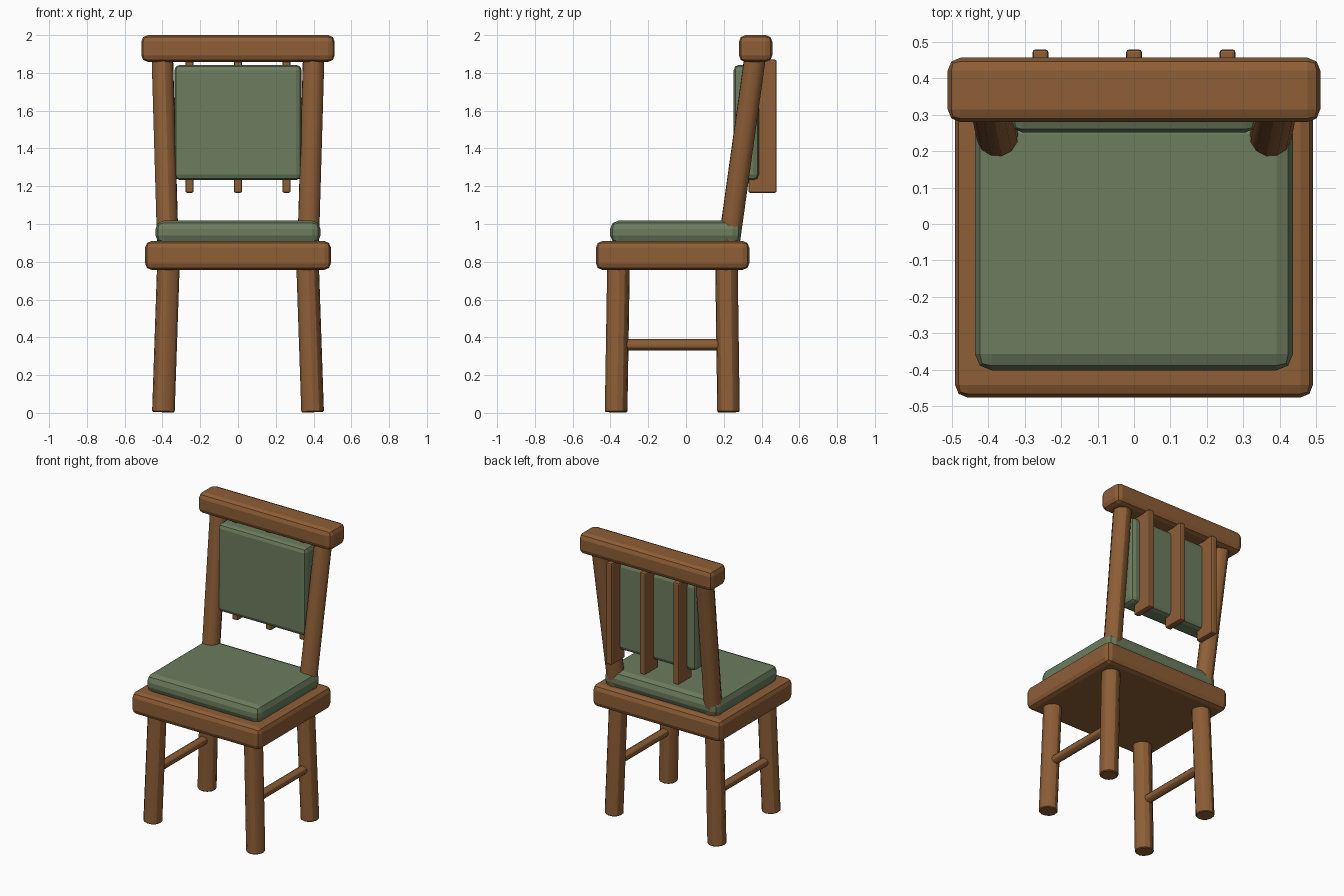
import bpy
from mathutils import Vector

if "Cube" in bpy.data.objects:
    bpy.data.objects.remove(bpy.data.objects["Cube"])


def material(name, color):
    m = bpy.data.materials.new(name)
    m.diffuse_color = (*color, 1)
    m.use_nodes = True
    m.node_tree.nodes["Principled BSDF"].inputs["Base Color"].default_value = m.diffuse_color
    return m


wood = material("brown_wood", (0.27, 0.113, 0.037))
fabric = material("green_fabric", (0.15, 0.205, 0.113))


def box(name, lo, hi, bevel, mat, segments=2):
    """Rounded box between two corners."""
    lo, hi = Vector(lo), Vector(hi)
    bpy.ops.mesh.primitive_cube_add(size=1, location=(lo + hi) / 2)
    o = bpy.context.object
    o.name = name
    o.scale = hi - lo
    bpy.ops.object.transform_apply(location=False, rotation=False, scale=True)
    b = o.modifiers.new("rounded_edges", 'BEVEL')
    b.width, b.segments = bevel, segments
    o.data.materials.append(mat)
    return o


def rod(name, a, b, radius, sides=12, bevel=0.0):
    """Round bar between two points."""
    a, b = Vector(a), Vector(b)
    d = b - a
    bpy.ops.mesh.primitive_cylinder_add(vertices=sides, radius=radius,
                                        depth=d.length, location=(a + b) / 2)
    o = bpy.context.object
    o.name = name
    o.rotation_euler = d.to_track_quat('Z', 'Y').to_euler()
    if bevel:
        m = o.modifiers.new("worn_ends", 'BEVEL')
        m.width, m.segments = bevel, 1
    o.data.materials.append(wood)
    bpy.ops.object.shade_smooth_by_angle()
    return o


# Seat and cushion
box("seat", (-0.492, -0.477, 0.757), (0.492, 0.335, 0.91), 0.035, wood)
box("seat_cushion", (-0.437, -0.402, 0.895), (0.437, 0.292, 1.018), 0.045, fabric)

# Legs, side stretchers and leaning back posts, both sides
for side, s in (("left", -1), ("right", 1)):
    rod(f"front_leg_{side}", (s * 0.395, -0.37, 0.004), (s * 0.368, -0.357, 0.80), 0.06, bevel=0.005)
    rod(f"back_leg_{side}", (s * 0.395, 0.225, 0.004), (s * 0.368, 0.214, 0.80), 0.06, bevel=0.005)
    rod(f"stretcher_{side}", (s * 0.383, -0.35, 0.36), (s * 0.383, 0.21, 0.36), 0.03)
    rod(f"back_post_{side}", (s * 0.372, 0.228, 0.90), (s * 0.401, 0.368, 1.90), 0.058)

# Backrest: top rail, pad and three slats
box("top_rail", (-0.512, 0.28, 1.858), (0.512, 0.457, 2.0), 0.035, wood)
box("back_pad", (-0.337, 0.252, 1.232), (0.337, 0.386, 1.843), 0.03, fabric)
for i in (-1, 0, 1):
    x = i * 0.257
    box(f"back_slat_{i + 2}", (x - 0.022, 0.33, 1.165), (x + 0.022, 0.48, 1.87), 0.009, wood)
